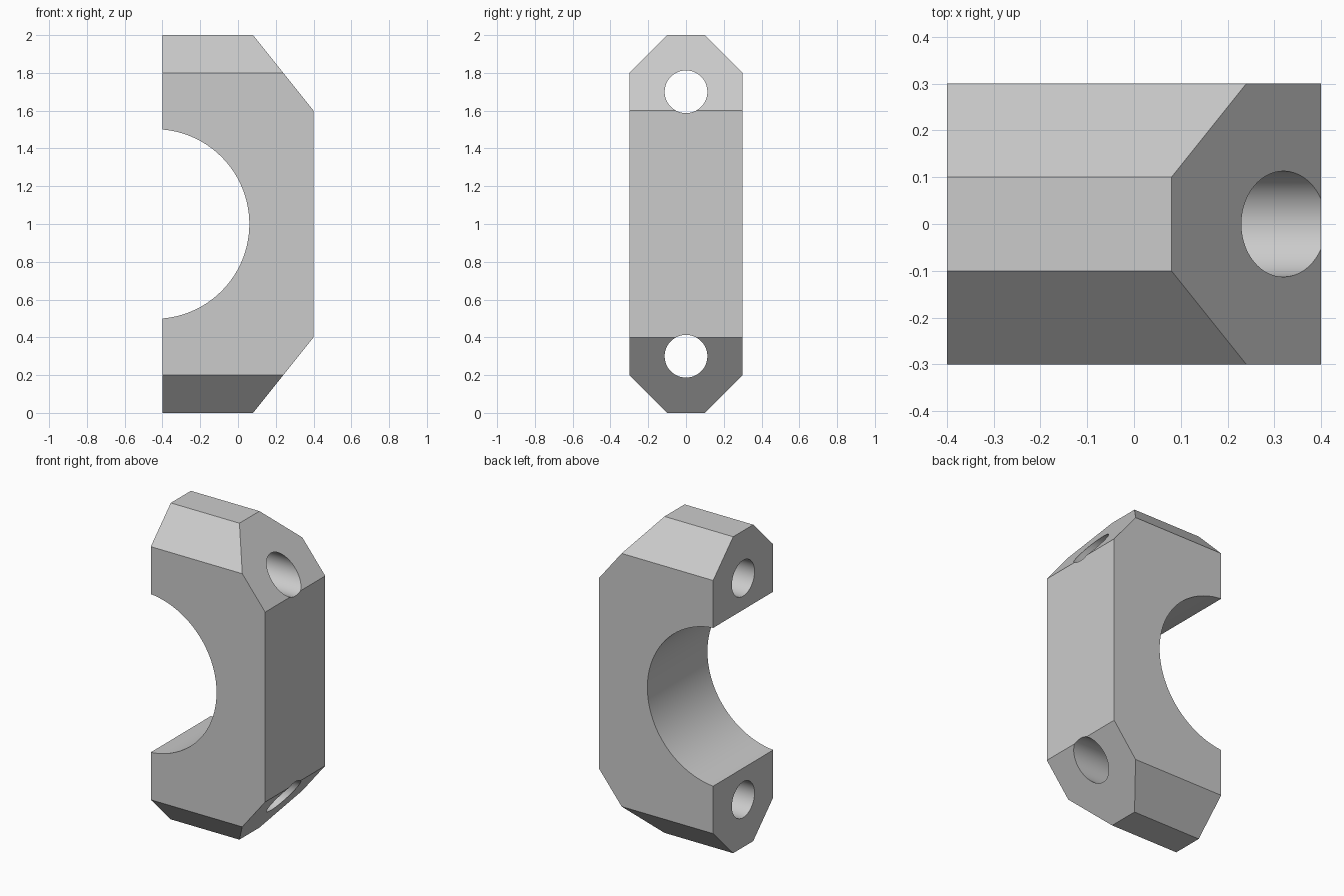
import bpy, bmesh, math
from mathutils import Vector

if "Cube" in bpy.data.objects:
    bpy.data.objects.remove(bpy.data.objects["Cube"], do_unlink=True)

grey = bpy.data.materials.new("plain grey")
grey.use_nodes = True
GREY = (0.6, 0.6, 0.6, 1)
grey.diffuse_color = GREY
grey.node_tree.nodes["Principled BSDF"].inputs["Base Color"].default_value = GREY


def finish(bm, name):
    bmesh.ops.recalc_face_normals(bm, faces=bm.faces)
    mesh = bpy.data.meshes.new(name)
    bm.to_mesh(mesh)
    bm.free()
    mesh.materials.append(grey)
    obj = bpy.data.objects.new(name, mesh)
    bpy.context.collection.objects.link(obj)
    return obj


def slice_off(bm, point, normal):
    """Remove everything on the normal's side of a plane and cap the cut."""
    cut = bmesh.ops.bisect_plane(bm, geom=bm.verts[:] + bm.edges[:] + bm.faces[:],
                                 plane_co=point, plane_no=normal, clear_outer=True)
    edges = [e for e in cut["geom_cut"] if isinstance(e, bmesh.types.BMEdge)]
    bmesh.ops.contextual_create(bm, geom=edges)


def cylinder(name, radius, centre, rotation):
    bpy.ops.mesh.primitive_cylinder_add(vertices=128, radius=radius, depth=3,
                                        location=centre, rotation=rotation)
    obj = bpy.context.object
    obj.name = name
    obj.hide_render = True
    obj.data.materials.append(grey)
    return obj


# Clamp block with chamfered ends
bm = bmesh.new()
bmesh.ops.create_cube(bm, size=1)
bmesh.ops.scale(bm, vec=(0.8, 0.6, 2), verts=bm.verts)
bmesh.ops.translate(bm, vec=(0, 0, 1), verts=bm.verts)
for end in (-1, 1):
    for side in (-1, 1):
        slice_off(bm, Vector((0, side * 0.3, 1 + end * 0.8)), Vector((0, side, end)))
    slice_off(bm, Vector((0.4, 0, 1 + end * 0.6)), Vector((0.4, 0, end * 0.32)))
clamp = finish(bm, "clamp_half")

# Shaft bore and the two bolt holes
cutters = [cylinder("bore_cutter", 0.502, (-0.442, 0, 1), (math.pi / 2, 0, 0))]
for name, z in (("lower_bolt_cutter", 0.3), ("upper_bolt_cutter", 1.7)):
    cutters.append(cylinder(name, 0.113, (0, 0, z), (0, math.pi / 2, 0)))

bpy.ops.object.select_all(action="DESELECT")
bpy.context.view_layer.objects.active = clamp
clamp.select_set(True)
for cutter in cutters:
    mod = clamp.modifiers.new(cutter.name, "BOOLEAN")
    mod.operation = "DIFFERENCE"
    mod.solver = "EXACT"
    mod.object = cutter
    bpy.ops.object.modifier_apply(modifier=mod.name)
for cutter in cutters:
    bpy.data.objects.remove(cutter, do_unlink=True)

# Smooth round walls, sharp edges
bpy.ops.object.shade_smooth_by_angle(angle=math.radians(20))
